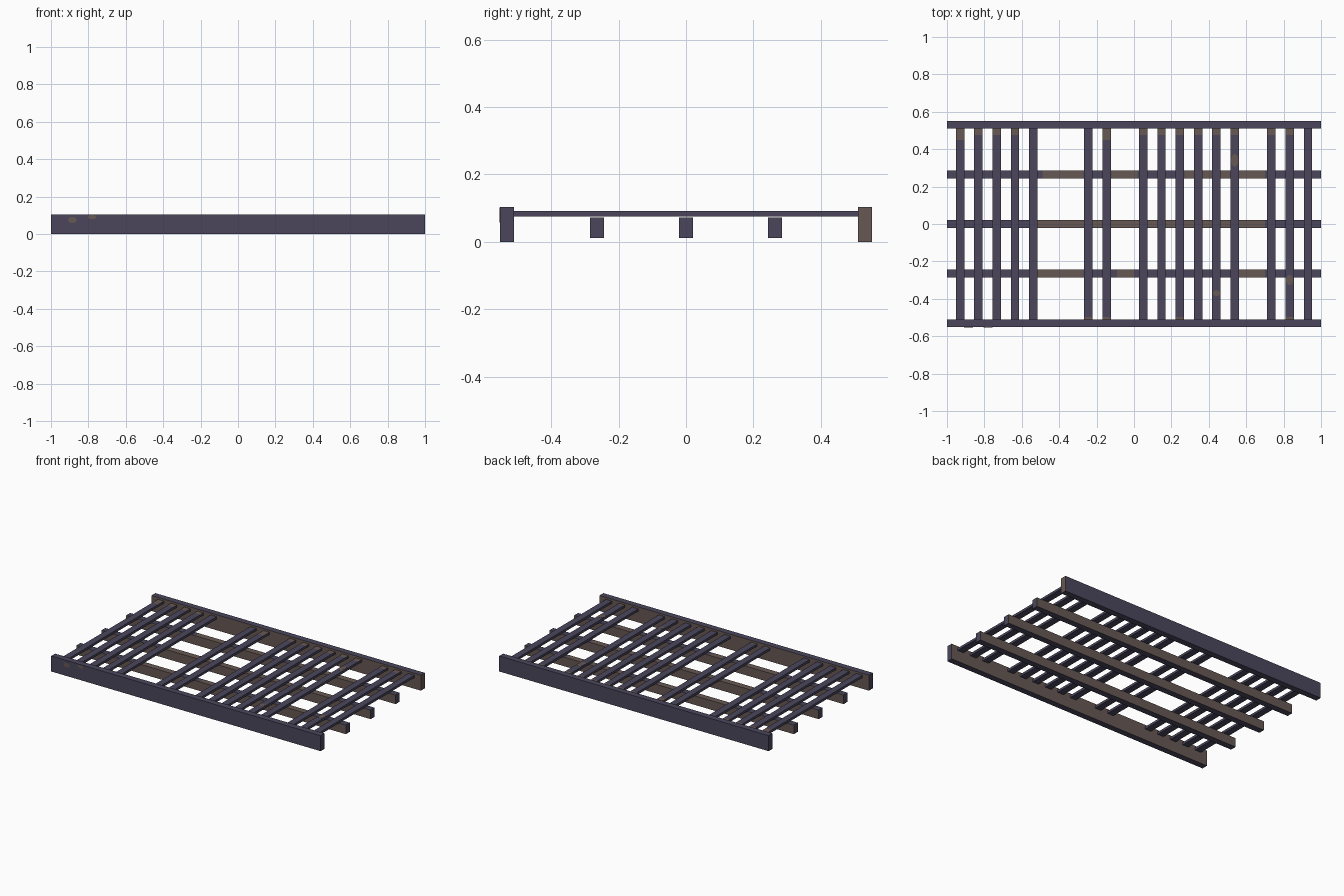
import bpy, bmesh, math
from mathutils import Vector

if "Cube" in bpy.data.objects:
    bpy.data.objects.remove(bpy.data.objects["Cube"])


def material(name, rgb):
    m = bpy.data.materials.new(name)
    m.diffuse_color = (*rgb, 1)
    m.use_nodes = True
    m.node_tree.nodes["Principled BSDF"].inputs["Base Color"].default_value = m.diffuse_color
    return m


STEEL = material("dark_violet_steel", (0.070, 0.062, 0.108))
RUST = material("brown_rust", (0.135, 0.098, 0.088))


def bar(name, lo, hi, cuts=(), axis=0, rust=None):
    """Box from lo to hi, sliced at cuts along axis; rust(centre, normal) picks rusty faces."""
    bm = bmesh.new()
    bmesh.ops.create_cube(bm, size=1)
    for v in bm.verts:
        v.co = Vector([lo[i] + (v.co[i] + 0.5) * (hi[i] - lo[i]) for i in range(3)])
    n = Vector([float(i == axis) for i in range(3)])
    for c in cuts:
        bmesh.ops.bisect_plane(bm, geom=bm.verts[:] + bm.edges[:] + bm.faces[:],
                               plane_co=n * c, plane_no=n)
    bm.normal_update()
    for f in bm.faces:
        if rust and rust(f.calc_center_median(), f.normal):
            f.material_index = 1
    me = bpy.data.meshes.new(name)
    bm.to_mesh(me)
    bm.free()
    me.materials.append(STEEL)
    me.materials.append(RUST)
    ob = bpy.data.objects.new(name, me)
    bpy.context.collection.objects.link(ob)
    return ob


def spot(name, loc, sx, sy, tilt=0):
    """Thin rust patch lying on a surface."""
    bpy.ops.mesh.primitive_cylinder_add(vertices=8, radius=1, depth=1, location=loc,
                                        rotation=(tilt, 0, 0))
    ob = bpy.context.object
    ob.name = name
    ob.scale = (sx, sy, 0.002)
    ob.data.materials.append(RUST)


# side rails: rusty on the inner faces
bar("front_rail", (-1, -0.552, 0), (1, -0.511, 0.104), rust=lambda c, n: n.y > 0.5)
bar("back_rail", (-1, 0.511, 0), (1, 0.552, 0.104),
    rust=lambda c, n: n.y < -0.5 or n.x > 0.5)

# lengthwise stringers: rusty sides, and rusty tops where bars are missing
gaps = {"front": [(-0.52, -0.27), (-0.09, 0.0), (0.56, 0.70)],
        "middle": [(-0.52, 0.70)],
        "back": [(-0.49, -0.27), (-0.12, 0.02), (0.27, 0.70)]}
for (name, spans), y in zip(gaps.items(), (-0.264, 0, 0.264)):
    bar(name + "_stringer", (-1, y - 0.021, 0.012), (1, y + 0.021, 0.073),
        cuts=[c for s in spans for c in s],
        rust=lambda c, n: abs(n.y) > 0.5 or
        (n.z > 0.5 and any(a < c.x < b for a, b in spans)))

# crossbars on twenty even slots, four of them missing, rusty tips at the back
rusty_front = {7, 8, 12, 18}
for k in range(20):
    if k in (5, 6, 9, 16):
        continue
    x = -0.930 + k * 0.0979
    tip = 0.475 - 0.025 * (k % 8 == 0)
    bar(f"crossbar_{k}", (x - 0.0225, -0.512, 0.075), (x + 0.0225, 0.512, 0.091),
        cuts=(-0.497, tip), axis=1,
        rust=lambda c, n: n.z > 0.5 and
        ((c.y > tip and k not in (4, 7, 19)) or (c.y < -0.497 and k in rusty_front)))

# loose rust patches on crossbars and the front rail
for x, y, s in ((0.441, -0.37, 0.016), (0.832, -0.30, 0.028), (0.539, 0.34, 0.035)):
    spot("crossbar_rust_patch", (x, y, 0.091), 0.02, s)
for x, z, sx, sz in ((-0.885, 0.075, 0.024, 0.017), (-0.78, 0.09, 0.024, 0.012)):
    spot("rail_rust_patch", (x, -0.552, z), sx, sz, math.pi / 2)
